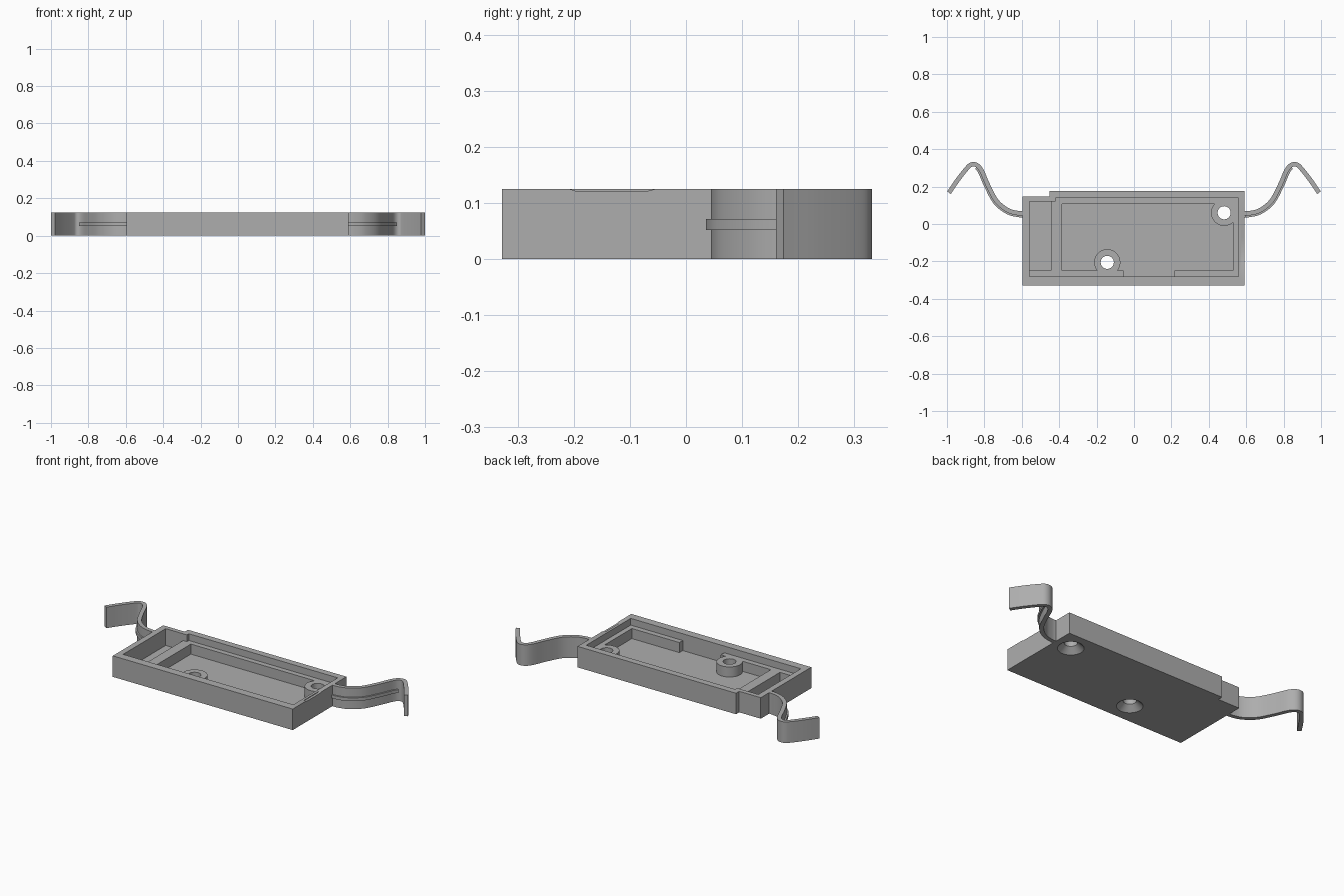
import bpy
import bmesh
import math
from mathutils import Matrix, Vector

old = bpy.data.objects.get("Cube")
if old:
    bpy.data.objects.remove(old, do_unlink=True)

grey = bpy.data.materials.new("plain grey")
grey.use_nodes = True
grey.diffuse_color = (0.42, 0.42, 0.42, 1)
grey.node_tree.nodes["Principled BSDF"].inputs["Base Color"].default_value = (0.42, 0.42, 0.42, 1)


def finish(name, bm):
    bmesh.ops.recalc_face_normals(bm, faces=bm.faces)
    mesh = bpy.data.meshes.new(name)
    bm.to_mesh(mesh)
    bm.free()
    mesh.materials.append(grey)
    obj = bpy.data.objects.new(name, mesh)
    bpy.context.scene.collection.objects.link(obj)
    return obj


def prism(name, outline, z0, z1, matrix=Matrix()):
    """Extrude a flat outline from z0 to z1."""
    bm = bmesh.new()
    face = bm.faces.new([bm.verts.new((x, y, z0)) for x, y in outline])
    up = bmesh.ops.extrude_face_region(bm, geom=[face])["geom"]
    bmesh.ops.translate(bm, vec=(0, 0, z1 - z0),
                        verts=[v for v in up if isinstance(v, bmesh.types.BMVert)])
    bm.transform(matrix)
    return finish(name, bm)


def turned(name, centre, rings, sides=48):
    """Closed solid of revolution from (radius, height) rings."""
    bm = bmesh.new()
    loops = [[bm.verts.new((centre[0] + r * math.cos(math.tau * i / sides),
                            centre[1] + r * math.sin(math.tau * i / sides), z))
              for i in range(sides)] for r, z in rings]
    for a, b in zip(loops, loops[1:]):
        for i in range(sides):
            j = (i + 1) % sides
            bm.faces.new((a[i], a[j], b[j], b[i]))
    bm.faces.new(loops[0])
    bm.faces.new(loops[-1])
    return finish(name, bm)


def cut(target, cutter):
    """Subtract the cutter, bake the result and drop the cutter."""
    mod = target.modifiers.new("cut", "BOOLEAN")
    mod.operation = "DIFFERENCE"
    mod.solver = "EXACT"
    mod.object = cutter
    bpy.context.view_layer.update()
    graph = bpy.context.evaluated_depsgraph_get()
    baked = bpy.data.meshes.new_from_object(target.evaluated_get(graph))
    target.modifiers.clear()
    target.data = baked
    bpy.data.objects.remove(cutter, do_unlink=True)


def smooth(obj):
    bpy.ops.object.select_all(action="DESELECT")
    obj.select_set(True)
    bpy.context.view_layer.objects.active = obj
    bpy.ops.object.shade_smooth_by_angle(angle=math.radians(30))


TOP, LEDGE, FLOOR = 0.125, 0.085, 0.025
bosses = [(-0.143, -0.205), (0.482, 0.06)]

# Tray body with a stepped back edge
tray = prism("tray", [(-0.595, -0.328), (0.59, -0.328), (0.59, 0.177), (-0.453, 0.177),
                      (-0.453, 0.147), (-0.595, 0.147)], 0, TOP)

# Main pocket, leaving the screw bosses standing
pocket = prism("pocket_cutter", [(-0.385, -0.248), (-0.055, -0.248), (-0.055, -0.28),
                                 (0.217, -0.28), (0.217, -0.248), (0.53, -0.248),
                                 (0.53, 0.107), (-0.385, 0.107)], FLOOR, 0.1)
for centre in bosses:
    cut(pocket, turned("boss_keep", centre, [(0.07, 0), (0.07, 0.2)]))
cut(tray, pocket)

# Side pocket and the shallow recess above the ledge
cut(tray, prism("side_cutter", [(-0.56, -0.248), (-0.445, -0.248), (-0.445, 0.12),
                                (-0.56, 0.12)], FLOOR, 0.1))
cut(tray, prism("recess_cutter", [(-0.56, -0.28), (0.56, -0.28), (0.56, 0.138),
                                  (-0.42, 0.138), (-0.42, 0.12), (-0.56, 0.12)], LEDGE, 0.2))

# Countersunk screw holes
for centre in bosses:
    cut(tray, turned("hole_cutter", centre, [(0.072, -0.002), (0.07, 0), (0.035, 0.032), (0.035, 0.2)]))

# Shallow dip in the rim of the left wall
to_x = Matrix(((0, 0, 1, 0), (1, 0, 0, 0), (0, 1, 0, 0), (0, 0, 0, 1)))
cut(tray, prism("dip_cutter", [(-0.215, 0.127), (-0.195, 0.121), (-0.07, 0.121), (-0.045, 0.127)],
                0.575, 0.65, to_x))
smooth(tray)


# Curved spring clips
def spline(points, steps=6):
    """Catmull-Rom curve through the points."""
    p = [Vector(q) for q in points]
    p = [2 * p[0] - p[1]] + p + [2 * p[-1] - p[-2]]
    out = []
    for a, b, c, d in zip(p, p[1:], p[2:], p[3:]):
        for i in range(steps):
            t = i / steps
            out.append(0.5 * (2 * b + (c - a) * t + (2 * a - 5 * b + 4 * c - d) * t * t
                              + (3 * b - a - 3 * c + d) * t ** 3))
    return out + [p[-2]]


def ribbon(path, near, far):
    """Closed outline between two sideways offsets of a path."""
    sides = [[], []]
    for i, q in enumerate(path):
        t = (path[min(i + 1, len(path) - 1)] - path[max(i - 1, 0)]).normalized()
        n = Vector((t.y, -t.x))
        sides[0].append(q + n * near)
        sides[1].append(q + n * far)
    return sides[0] + sides[1][::-1]


arm = spline([(0.58, 0.057), (0.62, 0.058), (0.675, 0.074), (0.735, 0.123), (0.782, 0.21),
              (0.815, 0.285), (0.84, 0.314), (0.868, 0.318), (0.893, 0.298),
              (0.945, 0.232), (0.989, 0.167)])
for side, word in ((1, "left"), (-1, "right")):
    flip = Matrix.Diagonal((side, 1, 1, 1))
    smooth(prism(word + "_clip", ribbon(arm, -0.012, 0.012), 0, TOP, flip))
    # Stiffening rib along the front of the clip
    smooth(prism(word + "_clip_rib", ribbon(arm[2:36], 0.008, 0.021), 0.052, 0.071, flip))
